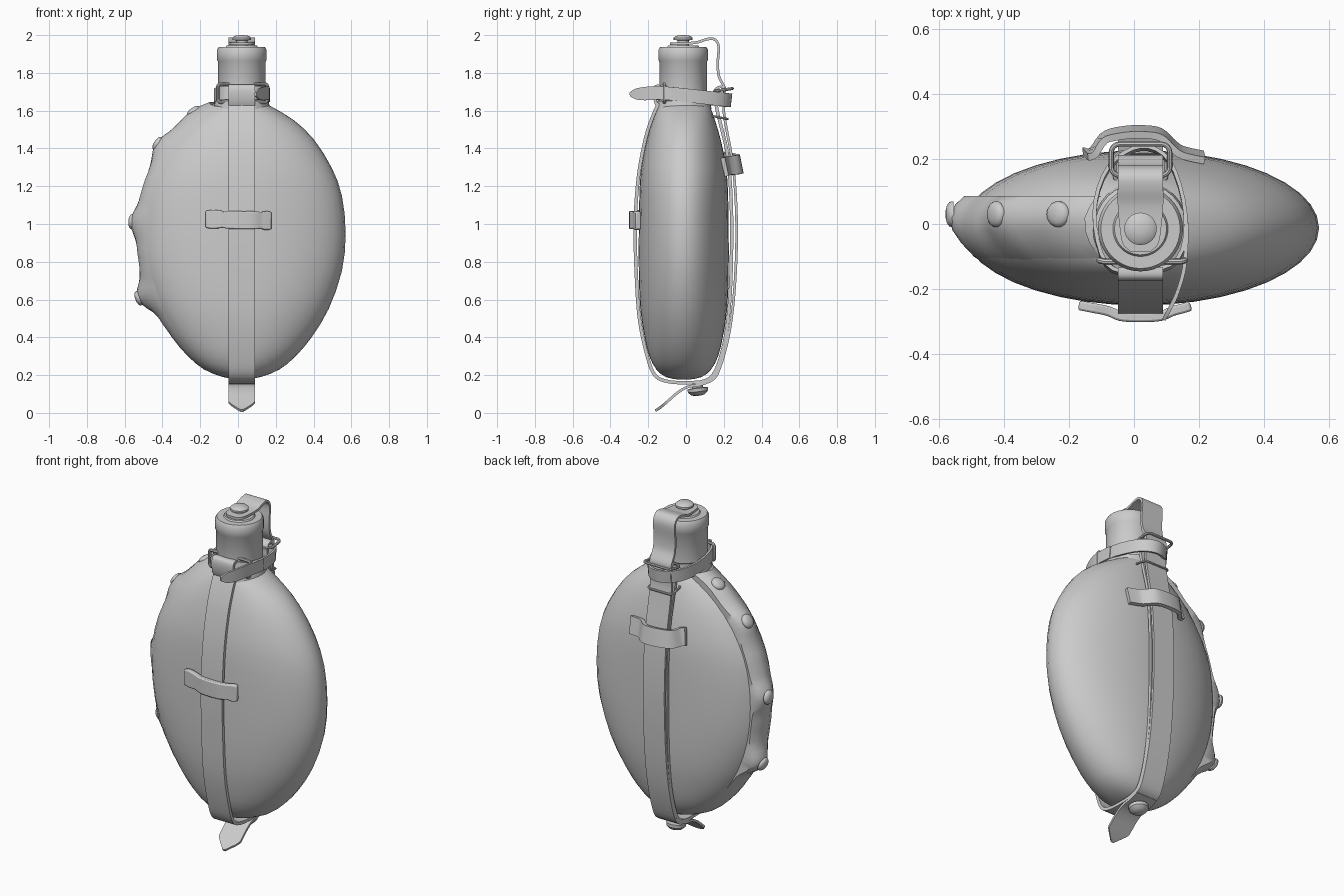
import bpy, bmesh, math
from mathutils import Vector

if "Cube" in bpy.data.objects:
    bpy.data.objects.remove(bpy.data.objects["Cube"])

CX, CY = 0.02, -0.012


def finish(name, bm, angle=40):
    bmesh.ops.recalc_face_normals(bm, faces=bm.faces)
    me = bpy.data.meshes.new(name)
    bm.to_mesh(me)
    bm.free()
    ob = bpy.data.objects.new(name, me)
    bpy.context.collection.objects.link(ob)
    bpy.ops.object.select_all(action='DESELECT')
    ob.select_set(True)
    bpy.context.view_layer.objects.active = ob
    bpy.ops.object.shade_smooth_by_angle(angle=math.radians(angle))
    return ob


def spline(pts, n=4, closed=False):
    """Catmull-Rom through points of any dimension."""
    m, out = len(pts), []
    get = (lambda i: pts[i % m]) if closed else (lambda i: pts[max(0, min(m - 1, i))])
    for i in range(m if closed else m - 1):
        for k in range(n):
            t = k / n
            out.append([0.5 * (2 * b + (c - a) * t + (2 * a - 5 * b + 4 * c - d) * t * t
                               + (3 * b - a - 3 * c + d) * t ** 3)
                        for a, b, c, d in zip(get(i - 1), get(i), get(i + 1), get(i + 2))])
    return out if closed else out + [list(pts[-1])]


def loft(name, rings, loop=False, wrap=True, caps=True, angle=40):
    bm = bmesh.new()
    vs = [[bm.verts.new(p) for p in r] for r in rings]
    n = len(vs[0])
    for i in range(len(vs) if loop else len(vs) - 1):
        a, b = vs[i], vs[(i + 1) % len(vs)]
        for j in range(n if wrap else n - 1):
            k = (j + 1) % n
            bm.faces.new((a[j], a[k], b[k], b[j]))
    if caps and not loop:
        bm.faces.new(vs[0])
        bm.faces.new(vs[-1])
    return finish(name, bm, angle)


def ribbon(name, pts, axis, thick, closed=False, n=4):
    """Flat strap along (x, y, z, width) points; axis is the width direction."""
    s = spline(pts, n, closed)
    m, rings = len(s), []
    for i, p in enumerate(s):
        a = s[(i - 1) % m] if closed else s[max(0, i - 1)]
        b = s[(i + 1) % m] if closed else s[min(m - 1, i + 1)]
        t = (Vector(b[:3]) - Vector(a[:3])).normalized()
        w = Vector(axis)
        w = (w - t * w.dot(t)).normalized()
        nn = t.cross(w) * thick / 2
        w, c = w * p[3] / 2, Vector(p[:3])
        rings.append([c - w - nn, c + w - nn, c + w + nn, c - w + nn])
    return loft(name, rings, loop=closed)


def strap(name, yz, thick=0.018, w=0.14):
    return ribbon(name, [(CX, p[0], p[1], p[2] if len(p) > 2 else w) for p in yz], (1, 0, 0), thick)


def lathe(name, prof, seg=32, loc=(0, 0, 0), normal=(0, 0, 1)):
    rings = [[(r * math.cos(a), r * math.sin(a), z)
              for a in (2 * math.pi * j / seg for j in range(seg))] for r, z in prof]
    ob = loft(name, rings, angle=35)
    ob.location = loc
    ob.rotation_euler = Vector(normal).to_track_quat('Z', 'Y').to_euler()
    return ob


def wire(name, pts, r=0.008):
    cu = bpy.data.curves.new(name, 'CURVE')
    cu.dimensions, cu.bevel_depth, cu.bevel_resolution = '3D', r, 2
    sp = cu.splines.new('POLY')
    sp.points.add(len(pts) - 1)
    for q, p in zip(sp.points, pts):
        q.co = (*p, 1)
    sp.use_cyclic_u = True
    ob = bpy.data.objects.new(name, cu)
    bpy.context.collection.objects.link(ob)
    bpy.ops.object.select_all(action='DESELECT')
    ob.select_set(True)
    bpy.context.view_layer.objects.active = ob
    bpy.ops.object.convert(target='MESH')
    bpy.ops.object.shade_smooth_by_angle()


def round_rect(hx, hy, r, n=4):
    return [(sx * (hx - r) + r * math.cos(q + k * math.pi / 2 / n),
             sy * (hy - r) + r * math.sin(q + k * math.pi / 2 / n))
            for sx, sy, q in ((1, 1, 0), (-1, 1, math.pi / 2), (-1, -1, math.pi), (1, -1, 1.5 * math.pi))
            for k in range(n + 1)]


# Fabric-covered body: z, half width, half depth
PROFILE = spline([(.178, .03, .04), (.19, .10, .095), (.23, .20, .145), (.3, .285, .182), (.4, .37, .207),
                  (.55, .46, .23), (.75, .53, .238), (.95, .55, .238), (1.15, .53, .235), (1.3, .475, .225),
                  (1.45, .38, .195), (1.55, .275, .165), (1.62, .16, .14), (1.645, .11, .115)], 2)
SEG = 40
loft("canteen_body", [[(CX + w * math.cos(a), CY + d * math.sin(a), z)
     for a in (2 * math.pi * j / SEG for j in range(SEG))] for z, w, d in PROFILE], angle=60)


def at(z):
    for a, b in zip(PROFILE, PROFILE[1:]):
        if z <= b[0]:
            t = (z - a[0]) / (b[0] - a[0])
            return [p + (q - p) * t for p, q in zip(a[1:], b[1:])]
    return PROFILE[-1][1:]


def side_point(z, y, h):
    """Point on the left side of the body, lifted by h; also the outward normal."""
    w, d = at(z)
    s = max(-.95, min(.95, (y - CY) / d))
    c = math.sqrt(1 - s * s)
    slope = (at(z + .03)[0] - at(z - .03)[0]) / .06
    n = Vector((-1, 0, -slope)).normalized()
    return Vector((CX - w * c, y, z)) + n * h, n


# Buckled closing flap on the left side, raised around each snap
SNAPS = [(1.57, .028), (1.40, .042), (1.01, .038), (.63, .06)]


def lift(z):
    return .012 + sum(h * math.exp(-((z - c) / .075) ** 2) for c, h in SNAPS)


rows = []
for i in range(49):
    z = .42 + 1.2 * i / 48
    fade = min(1, i / 6)
    rows.append([side_point(z, y, lift(z) * f * fade - o)[0] for y, f, o in
                 ((.084, 0, .015), (.086, .9, 0), (.06, 1, 0), (.02, .97, 0), (-.02, .65, 0),
                  (-.06, .3, 0), (-.1, .08, 0), (-.14, 0, .008))])
loft("side_flap", rows, wrap=False, caps=False, angle=50)
DOME = [(1, -.3), (1, 0), (.92, .4), (.7, .75), (.4, .95), (.05, 1)]
for i, (z, h) in enumerate(SNAPS):
    p, n = side_point(z, .03, lift(z) - .006)
    lathe(f"flap_snap_{i + 1}", [(r * .04, k * .018) for r, k in DOME], 20, p, n)

# Neck and screw cap
lathe("neck", [(.15, 1.61), (.142, 1.65), (.118, 1.66), (.118, 1.72)], loc=(CX, -.015, 0))
lathe("cap", [(.115, 1.68), (.126, 1.69), (.126, 1.86), (.131, 1.868), (.131, 1.922), (.122, 1.937),
              (.085, 1.937), (.08, 1.945), (.01, 1.945)], 40, (CX, -.015, 0))
lathe("cap_knob", [(.03, 1.94), (.03, 1.972), (.05, 1.975), (.05, 1.986), (.038, 1.996), (.01, 2.0)],
      24, (CX, -.015, 0))

# Cap retaining strap running down to the back buckle
strap("cap_strap", [(-.085, 1.954, .06), (-.06, 1.955, .11), (0, 1.956, .13), (.06, 1.962), (.11, 1.978),
                    (.15, 1.978), (.173, 1.94), (.168, 1.85), (.175, 1.78), (.205, 1.72), (.2, 1.69)], .014)
wire("back_buckle", [(CX + x, .198 + y, 1.71 + y * .15) for x, y in round_rect(.09, .048, .025)])
wire("back_keeper", [(CX + x, .175 + y, 1.565 - y * .2) for x, y in round_rect(.08, .045, .02)], .006)

# Vertical carrying strap: front, under the bottom and up the back, with a second back layer
strap("main_strap", [(-.145, 1.64), (-.18, 1.56), (-.215, 1.45), (-.248, 1.28), (-.265, 1.1), (-.269, .95),
                     (-.264, .75), (-.247, .5), (-.205, .3), (-.165, .2), (-.1, .167), (0, .16),
                     (.1, .17), (.155, .22), (.2, .36), (.228, .55), (.24, .8), (.24, 1.1), (.222, 1.35),
                     (.19, 1.5), (.165, 1.6), (.15, 1.7)])
strap("back_outer_strap", [(.12, .165), (.165, .205), (.215, .36), (.247, .55), (.265, .8), (.267, 1.05),
                           (.25, 1.3), (.215, 1.5), (.2, 1.6), (.205, 1.68), (.19, 1.725), (.155, 1.71),
                           (.15, 1.66)], .014)
strap("bottom_tab", [(.13, .168), (.07, .148), (.01, .138), (-.04, .11), (-.085, .072), (-.11, .05, .13),
                     (-.145, .022, .05), (-.162, .012, .015)], .014)
lathe("bottom_snap", [(.03, -.03), (.03, .006), (.055, .01), (.053, .028), (.035, .045), (.01, .05)],
      24, (CX, .06, .14), (0, .12, -1))

# Collar strap round the neck, its free tongue and its buckle
AX = (0, .12, 1)
ribbon("collar_strap", [(x, y, z, .072) for x, y, z in (
    (.02, -.15, 1.693), (-.085, -.125, 1.692), (-.122, .03, 1.678), (-.08, .17, 1.66), (.02, .235, 1.655),
    (.11, .19, 1.66), (.158, .03, 1.678), (.135, -.11, 1.692))], AX, .012, closed=True)
ribbon("collar_tongue", [(.163, 0, 1.682, .07), (.16, -.08, 1.69, .07), (.152, -.15, 1.694, .072),
                         (.13, -.22, 1.69, .07), (.108, -.265, 1.688, .055), (.092, -.295, 1.687, .02)],
       (0, 0, 1), .012)
wire("collar_buckle", [(.025 + x, -.145 + abs(x) * .25 - .02 * (abs(x) < .1), 1.693 + z)
                       for x, z in round_rect(.132, .048, .015)], .009)
strap("buckle_fold", [(-.15, 1.62), (-.163, 1.655), (-.168, 1.7), (-.16, 1.728), (-.135, 1.728)], .016)

# Front belt loop, padded with rounded edges
fl = ribbon("front_loop", [(-.17, -.25, 1.025, .09), (-.13, -.258, 1.025, .1), (-.08, -.268, 1.024, .09),
                           (-.04, -.284, 1.022, .095), (.02, -.287, 1.02, .095), (.08, -.284, 1.02, .095),
                           (.12, -.268, 1.019, .09), (.15, -.26, 1.018, .1), (.175, -.252, 1.018, .09)],
            (0, 0, 1), .03, n=3)
bv = fl.modifiers.new("round_edges", 'BEVEL')
bv.width, bv.segments = .009, 2

# Back strap keeper, leaning with the body
ribbon("back_loop", [(-.15, .215, 1.332, .1), (-.125, .222, 1.328, .1), (-.09, .265, 1.32, .1),
                     (-.04, .28, 1.318, .1), (.02, .284, 1.315, .1), (.08, .276, 1.313, .1),
                     (.12, .24, 1.31, .1), (.15, .22, 1.308, .1), (.215, .205, 1.302, .1)],
       (0, -.2, 1), .022)
